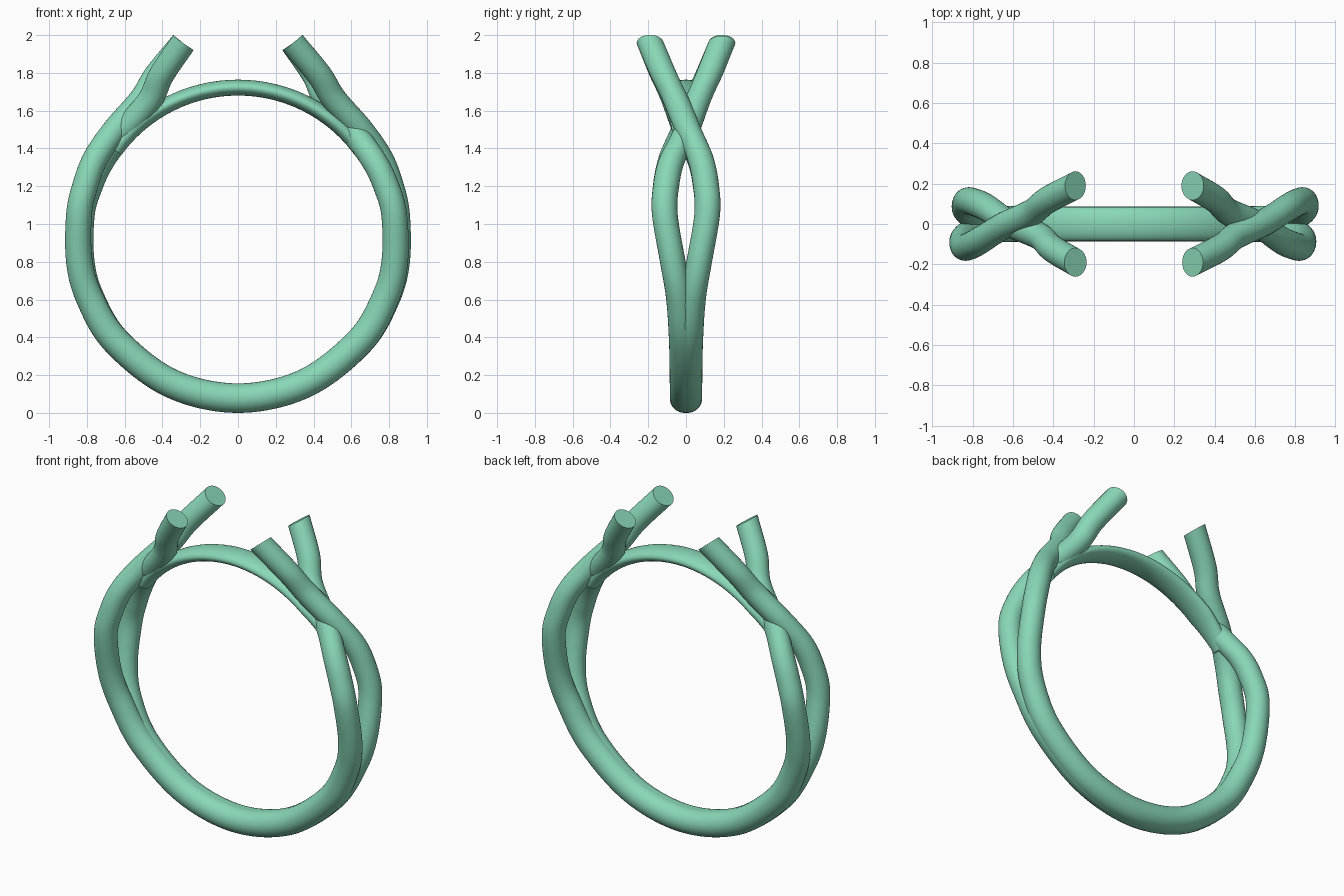
import bpy, bmesh
from math import sin, cos, pi, radians
from mathutils import Vector

if "Cube" in bpy.data.objects:
    bpy.data.objects.remove(bpy.data.objects["Cube"])

CZ = 0.918  # height of the ring centre

mat = bpy.data.materials.new("mint")
mat.diffuse_color = (0.25, 0.68, 0.47, 1)
mat.use_nodes = True
mat.node_tree.nodes["Principled BSDF"].inputs["Base Color"].default_value = mat.diffuse_color


def smooth_path(pts, steps=10):
    """Catmull-Rom through 5-component points."""
    p = [Vector(q) for q in pts]
    p = [2 * p[0] - p[1]] + p + [2 * p[-1] - p[-2]]
    out = []
    for i in range(1, len(p) - 2):
        a, b, c, d = p[i - 1:i + 3]
        for k in range(steps):
            t = k / steps
            out.append(0.5 * (2 * b + (c - a) * t + (2 * a - 5 * b + 4 * c - d) * t ** 2
                              + (3 * b - a - 3 * c + d) * t ** 3))
    return out + [p[-2]]


def sweep(name, path, sides=32):
    """Sweep an ellipse along (x, y, z, radial radius, y radius); sections stay square to the xz plane."""
    bm = bmesh.new()
    rings = []
    for i, q in enumerate(path):
        a, b = path[max(i - 1, 0)], path[min(i + 1, len(path) - 1)]
        n = Vector((b[2] - a[2], 0, a[0] - b[0])).normalized()
        c = Vector((q[0], q[1], q[2]))
        rings.append([bm.verts.new(c + n * q[3] * cos(2 * pi * k / sides)
                                   + Vector((0, q[4] * sin(2 * pi * k / sides), 0)))
                      for k in range(sides)])
    for r, s in zip(rings, rings[1:]):
        for k in range(sides):
            j = (k + 1) % sides
            bm.faces.new((r[k], r[j], s[j], s[k]))
    bm.faces.new(rings[0])
    bm.faces.new(rings[-1])
    bmesh.ops.recalc_face_normals(bm, faces=bm.faces)
    me = bpy.data.meshes.new(name)
    bm.to_mesh(me)
    bm.free()
    me.materials.append(mat)
    ob = bpy.data.objects.new(name, me)
    bpy.context.collection.objects.link(ob)
    bpy.context.view_layer.objects.active = ob
    ob.select_set(True)
    bpy.ops.object.shade_smooth_by_angle(angle=radians(40))
    ob.select_set(False)
    return ob


def polar(side, ang, rad, y, rr, ry):
    a = radians(ang)
    return (side * rad * cos(a), y, CZ + rad * sin(a), rr, ry)


# Angle, radius, y offset, section radii: prong tip down to the band
outer = [(74.4, 1.08, -.19, .067, .071), (63.8, .972, -.118, .067, .071), (55.5, .90, -.055, .067, .07),
         (42, .872, .01, .067, .07), (30, .868, .075, .067, .07), (20, .858, .105, .068, .069),
         (9, .852, .112, .068, .068), (-8, .848, .07, .07, .068), (-22, .844, .036, .073, .069),
         (-40, .841, .015, .076, .075), (-65, .84, .008, .077, .078)]
inner = [(74.4, 1.08, .19, .067, .071), (65.1, .961, .122, .067, .071), (57.3, .87, .06, .067, .07),
         (42, .832, -.005, .067, .07)] + \
        [(a, r, -y, rr, ry) for (a, _, y, rr, ry), r in
         zip(outer[4:], (.832, .834, .837, .838, .839, .84, .84))]
inner = [(a, r, y if i < 3 else -y, rr, ry) if i >= 3 else (a, r, -y, rr, ry)
         for i, (a, r, y, rr, ry) in enumerate(inner)]

# Each strand: outer prong on one side, under the band, inner prong on the other
pts = [polar(1, *q) for q in outer] + [polar(1, -90, .84, .008, .078, .078)] \
    + [polar(-1, *q) for q in reversed(inner)]
path = smooth_path(pts)
sweep("strand_a", path)
sweep("strand_b", [Vector((-q[0], -q[1], q[2], q[3], q[4])) for q in path])

# Flat bridge arc closing the circle at the top
bridge = []
for i in range(49):
    ang = 36 + 108 * i / 48
    taper = min(1, 0.65 + min(ang - 36, 144 - ang) / 45)
    bridge.append(Vector(polar(1, ang, .804, 0, .042, .085 * taper)))
sweep("top_bridge", bridge)
